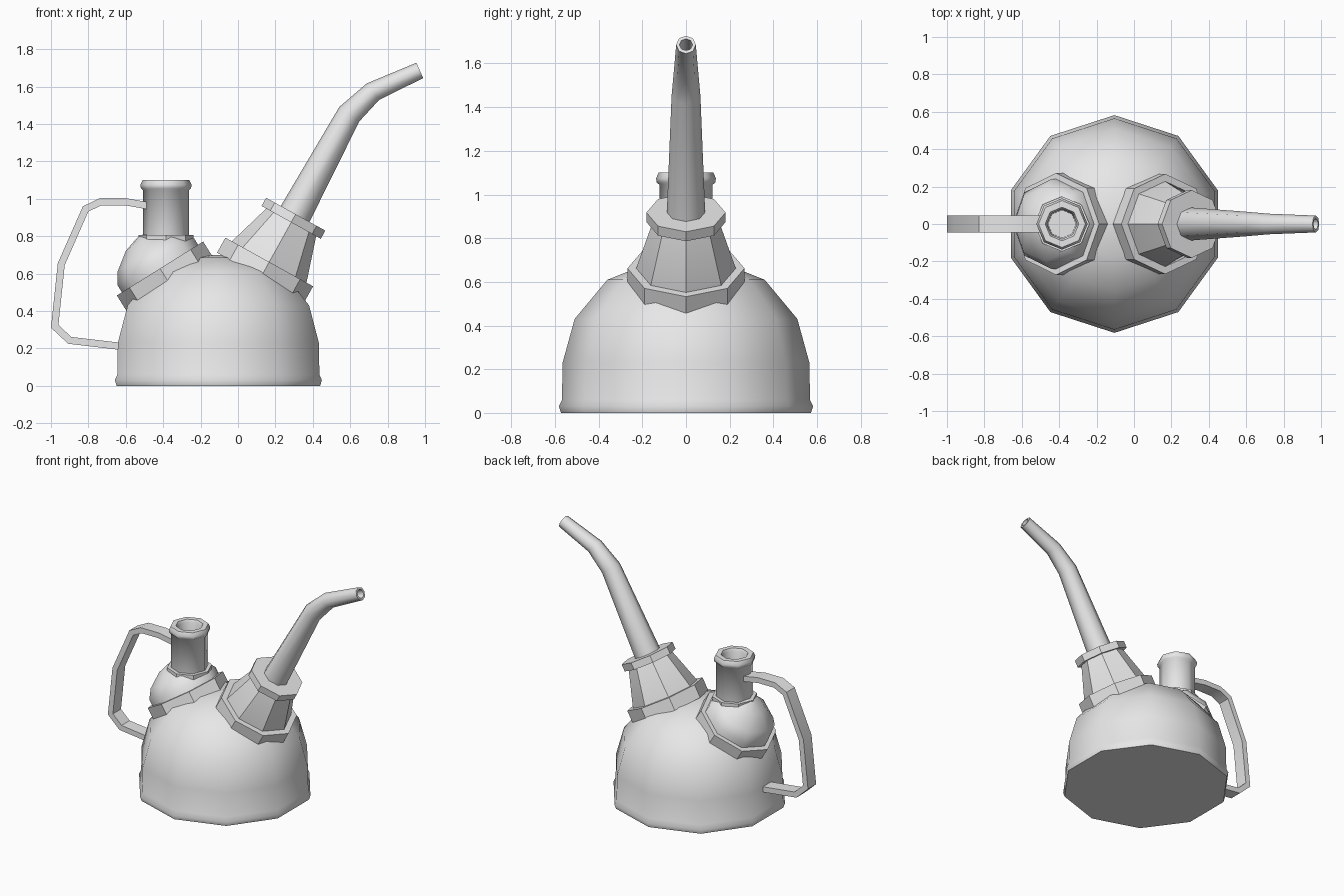
import bpy, bmesh
from math import sin, cos, radians, tau
from mathutils import Vector

cube = bpy.data.objects.get("Cube")
if cube:
    bpy.data.objects.remove(cube, do_unlink=True)

metal = bpy.data.materials.new("grey_metal")
metal.use_nodes = True
grey = (0.8, 0.8, 0.8, 1)
metal.diffuse_color = grey
metal.node_tree.nodes["Principled BSDF"].inputs["Base Color"].default_value = grey


def finish(name, bm, angle):
    """Turn a bmesh into a shaded, coloured object."""
    bmesh.ops.recalc_face_normals(bm, faces=bm.faces)
    mesh = bpy.data.meshes.new(name)
    bm.to_mesh(mesh)
    bm.free()
    mesh.materials.append(metal)
    ob = bpy.data.objects.new(name, mesh)
    bpy.context.collection.objects.link(ob)
    bpy.ops.object.select_all(action='DESELECT')
    ob.select_set(True)
    bpy.context.view_layer.objects.active = ob
    bpy.ops.object.shade_smooth_by_angle(angle=radians(angle))
    return ob


def loft(name, rings, sides=8, phase=0, angle=50):
    """Skin rings of (x, z, radius, tilt) and cap both ends."""
    bm = bmesh.new()
    loops = []
    for x, z, r, tilt in rings:
        t = radians(tilt)
        loop = []
        for i in range(sides):
            a = tau * i / sides + radians(phase)
            u, v = r * cos(a), r * sin(a)
            loop.append(bm.verts.new((x + u * cos(t), v, z - u * sin(t))))
        loops.append(loop)
    for low, high in zip(loops, loops[1:]):
        for i in range(sides):
            j = (i + 1) % sides
            bm.faces.new((low[i], low[j], high[j], high[i]))
    bm.faces.new(loops[0][::-1])
    bm.faces.new(loops[-1])
    return finish(name, bm, angle)


def turned(name, profile, base, tilt=0, **options):
    """Revolve a (radius, height) profile about a tilted axis."""
    t = radians(tilt)
    rings = [(base[0] + h * sin(t), base[1] + h * cos(t), r, tilt) for r, h in profile]
    return loft(name, rings, **options)


# Ten-sided domed body with a rolled foot
turned("body", [(0.572, 0), (0.582, 0.03), (0.568, 0.06), (0.565, 0.23), (0.51, 0.43),
                (0.36, 0.61), (0.17, 0.685), (0.02, 0.7)],
       (-0.105, 0), sides=10, phase=18, angle=42)

# Tilted filler dome on its collar
filler, filler_tilt = (-0.417, 0.627), -32
turned("filler_collar", [(0.272, -0.094), (0.272, 0)], filler, filler_tilt, angle=30)
turned("filler_dome", [(0.24, -0.05), (0.24, 0.045), (0.2, 0.107), (0.105, 0.177), (0.02, 0.203)],
       filler, filler_tilt)

# Upright filler neck with a rounded, hollow lip
neck_x = -0.385
turned("neck_flange", [(0.147, 0.74), (0.147, 0.805)], (neck_x, 0), angle=30)
turned("filler_neck", [(0.122, 0.74), (0.122, 1.045), (0.134, 1.055), (0.137, 1.075),
                       (0.125, 1.1), (0.09, 1.1), (0.08, 1.08), (0.075, 0.9)],
       (neck_x, 0))

# Spout base: collar, cone and upper flange on one tilted axis
spout, spout_tilt = (0.167, 0.662), 29
turned("spout_collar", [(0.268, -0.092), (0.268, 0)], spout, spout_tilt, angle=30)
turned("spout_cone", [(0.228, -0.05), (0.228, 0), (0.15, 0.25)], spout, spout_tilt, angle=30)
turned("spout_flange", [(0.181, 0.242), (0.181, 0.292)], spout, spout_tilt, angle=30)

# Bent tapering spout tube with a hollow tip
loft("spout_tube", [(0.29, 0.89, 0.089, 29), (0.595, 1.452, 0.066, 36),
                    (0.722, 1.573, 0.055, 52), (0.972, 1.686, 0.045, 66),
                    (0.972, 1.686, 0.03, 66), (0.86, 1.636, 0.03, 66)])

# Flat strap handle, mitred at every bend
path = [Vector(p) for p in ((-0.48, 0.962), (-0.6, 0.984), (-0.735, 0.984), (-0.815, 0.945),
                            (-0.945, 0.65), (-0.98, 0.318), (-0.9, 0.243), (-0.62, 0.21))]
half_width, half_thick = 0.046, 0.019
bm = bmesh.new()
sections = []
for i, p in enumerate(path):
    before = (p - path[max(i - 1, 0)]).normalized()
    after = (path[min(i + 1, len(path) - 1)] - p).normalized()
    along = (before + after).normalized()
    side = Vector((-along.y, along.x))
    step = side * half_thick / max(along.dot(after), along.dot(before))
    sections.append([bm.verts.new((p.x + s * step.x, w * half_width, p.y + s * step.y))
                     for s, w in ((-1, -1), (1, -1), (1, 1), (-1, 1))])
for a, b in zip(sections, sections[1:]):
    for i in range(4):
        j = (i + 1) % 4
        bm.faces.new((a[i], a[j], b[j], b[i]))
bm.faces.new(sections[0][::-1])
bm.faces.new(sections[-1])
finish("handle", bm, 30)
